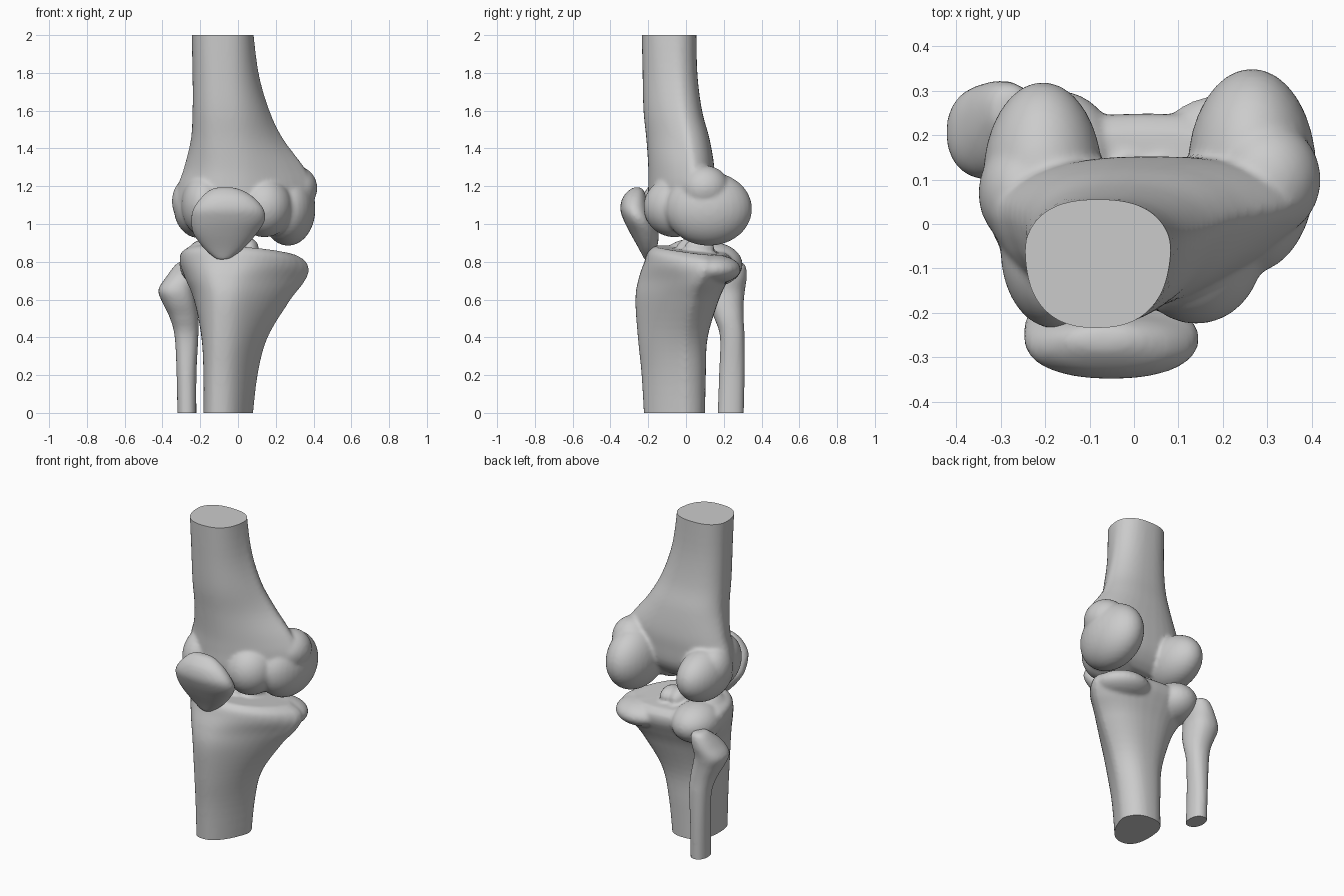
import bpy, bmesh, math
from mathutils import Matrix, Vector

if "Cube" in bpy.data.objects:
    bpy.data.objects.remove(bpy.data.objects["Cube"])

N = 40


def spow(v, p):
    return math.copysign(abs(v) ** p, v)


def resample(sections, steps=5):
    """Catmull-Rom blend between the given cross-sections."""
    out = []
    n = len(sections)
    for i in range(n - 1):
        a, b, c, d = (sections[min(max(j, 0), n - 1)] for j in (i - 1, i, i + 1, i + 2))
        for k in range(steps):
            t = k / steps
            out.append([0.5 * (2 * q + (r - p) * t + (2 * p - 5 * q + 4 * r - s) * t * t
                               + (3 * q - p - 3 * r + s) * t ** 3)
                        for p, q, r, s in zip(a, b, c, d)])
    return out + [list(sections[-1])]


def loft(bm, sections, p, tilt):
    """Sections: z, x min, x max, y min, y max, then x min and x max at the front."""
    rings = []
    for z, x0, x1, y0, y1, f0, f1 in resample(sections):
        w = min(max((z - 0.6) / 0.2, 0), 1)
        ring = []
        for i in range(N):
            a = 2 * math.pi * i / N
            c, s = spow(math.cos(a), p), spow(math.sin(a), p)
            t = min(1, (s + 1) * 0.75)
            lo, hi = f0 + (x0 - f0) * t, f1 + (x1 - f1) * t
            x = (lo + hi) / 2 + (hi - lo) / 2 * c
            y = (y0 + y1) / 2 + (y1 - y0) / 2 * s
            ring.append(bm.verts.new((x, y, z + w * (tilt[0] * x + tilt[1] * y))))
        rings.append(ring)
    for r, q in zip(rings, rings[1:]):
        for i in range(N):
            j = (i + 1) % N
            bm.faces.new((r[i], r[j], q[j], q[i]))
    bm.faces.new(rings[0][::-1])
    bm.faces.new(rings[-1])


def bone(name, sections, lumps=(), p=0.8, tilt=(0, 0), cut=None, smooth=6):
    """Loft plus ellipsoid lumps, fused into one skin, smoothed and sawn flat."""
    bm = bmesh.new()
    loft(bm, [s if len(s) == 7 else s + (s[1], s[2]) for s in sections], p, tilt)
    for cx, cy, cz, rx, ry, rz in lumps:
        bmesh.ops.create_uvsphere(bm, u_segments=32, v_segments=20, radius=1,
                                  matrix=Matrix.Translation((cx, cy, cz))
                                  @ Matrix.Diagonal((rx, ry, rz, 1)))
    me = bpy.data.meshes.new(name)
    bm.to_mesh(me)
    bm.free()
    ob = bpy.data.objects.new(name, me)
    bpy.context.collection.objects.link(ob)
    m = ob.modifiers.new("fuse", 'REMESH')
    m.mode = 'VOXEL'
    m.voxel_size = 0.011
    m = ob.modifiers.new("soften", 'SMOOTH')
    m.factor = 0.5
    m.iterations = smooth
    deps = bpy.context.evaluated_depsgraph_get()
    ob.data = bpy.data.meshes.new_from_object(ob.evaluated_get(deps))
    ob.modifiers.clear()
    if cut:
        height, direction = cut
        bm = bmesh.new()
        bm.from_mesh(ob.data)
        res = bmesh.ops.bisect_plane(bm, geom=bm.verts[:] + bm.edges[:] + bm.faces[:],
                                     plane_co=Vector((0, 0, height)),
                                     plane_no=Vector((0, 0, direction)), clear_outer=True)
        edges = [e for e in res["geom_cut"] if isinstance(e, bmesh.types.BMEdge)]
        bmesh.ops.holes_fill(bm, edges=edges, sides=0)
        bm.to_mesh(ob.data)
        bm.free()
    for o in bpy.context.selected_objects:
        o.select_set(False)
    ob.select_set(True)
    bpy.context.view_layer.objects.active = ob
    bpy.ops.object.shade_smooth_by_angle(angle=math.radians(50))
    return ob


# Thigh bone: flared shaft, two condyles with a notch behind, front groove
bone("femur", [
    (2.06, -.25, .08, -.235, .055, -.23, .06),
    (1.80, -.245, .115, -.23, .06, -.22, .06),
    (1.60, -.245, .175, -.225, .085, -.22, .08),
    (1.45, -.255, .25, -.21, .125, -.22, .10),
    (1.30, -.295, .365, -.20, .15, -.22, .13),
    (1.20, -.33, .41, -.20, .15, -.23, .14),
    (1.10, -.335, .39, -.20, .14, -.23, .15),
    (1.03, -.28, .32, -.165, .10, -.22, .15),
    (0.99, -.20, .20, -.12, .05, -.15, .10),
], lumps=[
    (.265, .12, 1.08, .145, .23, .195),      # medial condyle
    (-.205, .10, 1.085, .135, .22, .16),     # lateral condyle
    (.14, -.06, 1.09, .15, .165, .16),       # medial groove ridge
    (-.18, -.06, 1.10, .12, .175, .165),     # lateral groove ridge
    (.30, .10, 1.19, .12, .13, .12),         # medial epicondyle
    (-.25, .07, 1.12, .10, .12, .13),        # lateral epicondyle
], cut=(2.0, 1))

# Shin bone: triangular shaft, front tuberosity, sloping plateau
bone("tibia", [
    (-.06, -.18, .08, -.22, .10, -.19, .00),
    (0.20, -.18, .11, -.235, .105, -.19, .01),
    (0.40, -.195, .165, -.255, .115, -.19, .03),
    (0.60, -.24, .29, -.268, .175, -.20, .06),
    (0.70, -.285, .36, -.25, .215, -.23, .10),
    (0.78, -.315, .39, -.22, .245, -.26, .18),
    (0.835, -.31, .37, -.20, .245, -.26, .20),
    (0.865, -.27, .31, -.17, .21, -.22, .17),
], lumps=[
    (-.17, .13, .785, .14, .17, .12),        # lateral plateau
    (-.17, .02, .84, .10, .13, .08),
    (.20, .13, .76, .17, .16, .08),          # medial plateau
    (-.01, .05, .87, .06, .10, .065),        # central spine
    (.06, .07, .87, .05, .08, .055),
], tilt=(-.06, -.10), cut=(0.0, -1), smooth=5)

# Slim outer shin bone with a knobbed head
bone("fibula", [
    (-.06, -.32, -.22, .165, .305),
    (0.20, -.325, -.22, .175, .31),
    (0.40, -.335, -.21, .18, .31),
    (0.50, -.36, -.21, .15, .305),
    (0.58, -.398, -.22, .115, .305),
    (0.65, -.422, -.23, .10, .312),
    (0.72, -.38, -.225, .125, .322),
    (0.78, -.335, -.23, .19, .315),
    (0.80, -.31, -.255, .22, .29),
], p=0.9, cut=(0.0, -1), smooth=4)

# Kneecap: pointed below, leaning back at the bottom
bone("patella", [
    (0.812, -.115, -.045, -.22, -.185),
    (0.87, -.18, .03, -.25, -.155),
    (0.95, -.237, .10, -.295, -.145),
    (1.02, -.248, .143, -.33, -.17),
    (1.08, -.237, .135, -.348, -.195),
    (1.14, -.195, .085, -.335, -.21),
    (1.18, -.15, .02, -.30, -.225),
    (1.194, -.11, -.03, -.275, -.245),
], p=0.9, smooth=3)
